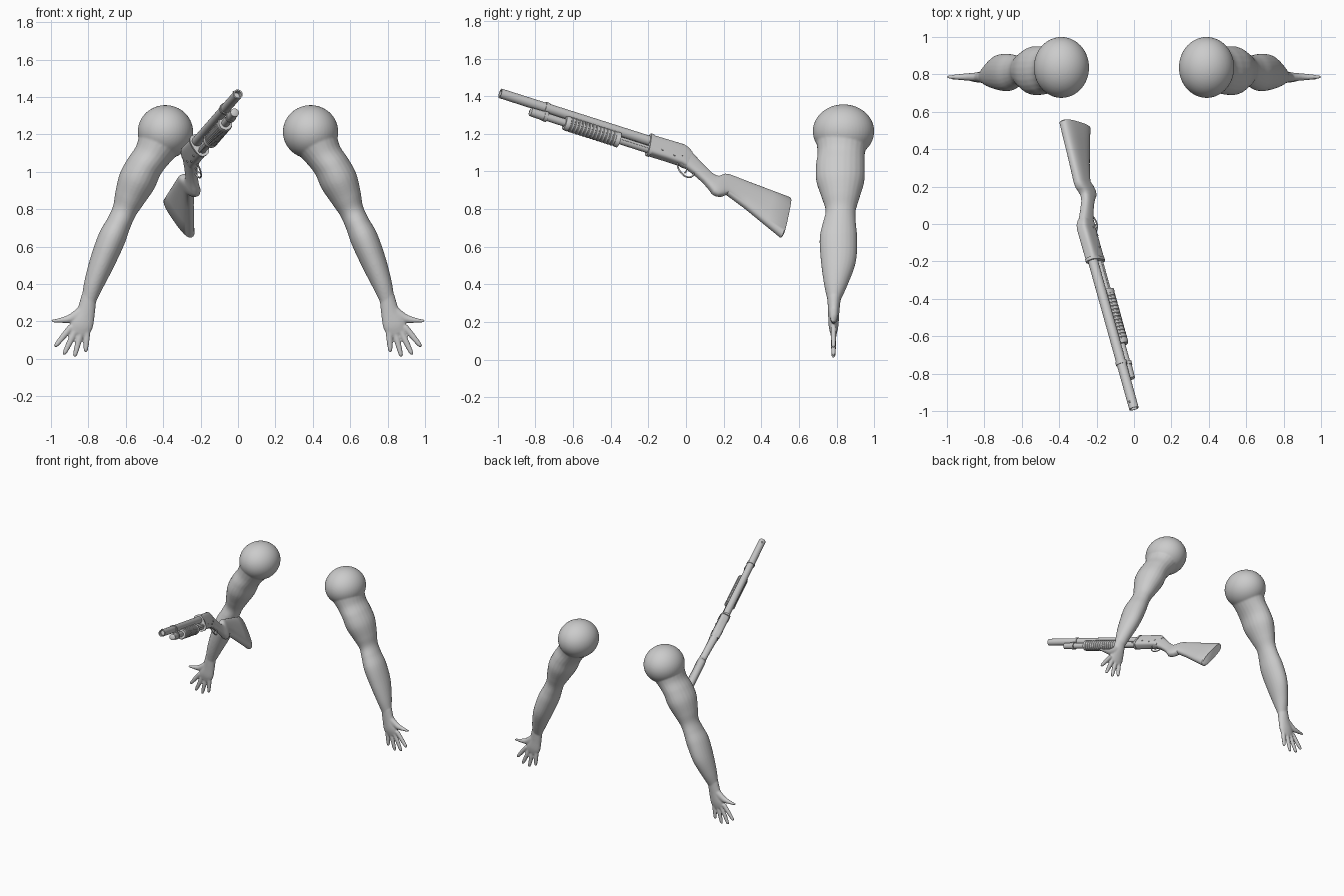
import bpy, bmesh, math
from mathutils import Vector, Matrix

if "Cube" in bpy.data.objects:
    bpy.data.objects.remove(bpy.data.objects["Cube"])

grey = bpy.data.materials.new("plain_grey")
grey.use_nodes = True
grey.diffuse_color = (0.6, 0.6, 0.6, 1)
grey.node_tree.nodes["Principled BSDF"].inputs["Base Color"].default_value = (0.6, 0.6, 0.6, 1)


def finish(name, bm, angle=40):
    bmesh.ops.recalc_face_normals(bm, faces=bm.faces)
    mesh = bpy.data.meshes.new(name)
    bm.to_mesh(mesh)
    bm.free()
    mesh.materials.append(grey)
    ob = bpy.data.objects.new(name, mesh)
    bpy.context.collection.objects.link(ob)
    bpy.ops.object.select_all(action='DESELECT')
    ob.select_set(True)
    bpy.context.view_layer.objects.active = ob
    bpy.ops.object.shade_smooth_by_angle(angle=math.radians(angle))
    return ob


def loft(bm, rings):
    loops = [[bm.verts.new(p) for p in ring] for ring in rings]
    n = len(loops[0])
    for a, b in zip(loops, loops[1:]):
        for i in range(n):
            bm.faces.new((a[i], a[(i + 1) % n], b[(i + 1) % n], b[i]))
    bm.faces.new(loops[0])
    bm.faces.new(loops[-1])


def oval(c, p, q, n=24, power=1.0):
    ring = []
    for i in range(n):
        a = 2 * math.pi * (i + 0.5) / n
        f = [math.copysign(abs(v) ** power, v) for v in (math.cos(a), math.sin(a))]
        ring.append(c + p * f[0] + q * f[1])
    return ring


def smooth_path(stations, steps=6):
    # Catmull-Rom interpolation of every value in the stations
    s = [stations[0]] + list(stations) + [stations[-1]]
    out = []
    for k in range(1, len(s) - 2):
        for j in range(steps):
            t = j / steps
            out.append([0.5 * (2 * b + (c - a) * t + (2 * a - 5 * b + 4 * c - d) * t * t
                               + (3 * b - a - 3 * c + d) * t ** 3)
                        for a, b, c, d in zip(*s[k - 1:k + 3])])
    return out + [list(stations[-1])]


# ---------- arms: stations are x, z, y, width, depth ----------
ARM = [(.41, 1.17, .83, .125, .14), (.452, 1.096, .825, .102, .126), (.50, 1.03, .82, .098, .13),
       (.54, .95, .82, .101, .128), (.58, .86, .822, .083, .10), (.608, .79, .822, .066, .08),
       (.637, .725, .815, .066, .088), (.675, .642, .81, .074, .1), (.725, .52, .81, .068, .093),
       (.77, .403, .797, .054, .064), (.797, .32, .787, .041, .036)]
PALM = [(.797, .33, .787, .041, .036), (.813, .25, .785, .049, .03),
        (.835, .18, .784, .06, .026), (.85, .135, .784, .05, .016)]
THUMB = [(.82, .27, .786, .03, .026), (.89, .218, .786, .024, .02),
         (.95, .205, .786, .014, .014), (.997, .201, .786, .008, .008)]
FINGERS = [((.805, .16), (.815, .035)), ((.838, .15), (.874, .01)),
           ((.868, .155), (.932, .02)), ((.892, .172), (.98, .063))]


def limb(bm, stations, side):
    a, b = stations[0], stations[-1]
    d = Vector((b[0] - a[0], 0, b[1] - a[1])).normalized()
    p = Vector((-d.z * side, 0, d.x))
    loft(bm, [oval(Vector((x * side, y, z)), p * w, Vector((0, h, 0)))
              for x, z, y, w, h in smooth_path(stations)])


for side, name in ((1, "left_arm"), (-1, "right_arm")):
    bm = bmesh.new()
    bmesh.ops.create_uvsphere(bm, u_segments=48, v_segments=32, radius=1,
                              matrix=Matrix.Translation((.388 * side, .837, 1.213))
                              @ Matrix.Diagonal((.148, .163, .143, 1)))
    for part in (ARM, PALM, THUMB):
        limb(bm, part, side)
    for (x0, z0), (x1, z1) in FINGERS:
        xm, zm = (x0 + x1) / 2, (z0 + z1) / 2
        limb(bm, [(x0, z0, .784, .017, .016), (xm, zm, .784, .016, .014),
                  (x1 * .9 + x0 * .1, z1 * .9 + z0 * .1, .784, .012, .011),
                  (x1, z1, .784, .006, .006)], side)
    ob = finish(name, bm, 180)
    # fuse the overlapping volumes into one skin
    m = ob.modifiers.new("fuse", 'REMESH')
    m.mode, m.voxel_size, m.use_smooth_shade = 'VOXEL', 0.006, True
    m = ob.modifiers.new("soften", 'SMOOTH')
    m.factor, m.iterations = 0.5, 5

# ---------- gun frame: back along barrel, down, sideways ----------
MUZZLE = Vector((0, -.987, 1.415))
BACK = Vector((-.256, .921, -.294)).normalized()
DOWN = Vector((.545, -.12, -.82))
DOWN = (DOWN - BACK * DOWN.dot(BACK)).normalized()
SIDE = BACK.cross(DOWN)


def at(l, d, s=0.0):
    return MUZZLE + BACK * l + DOWN * d + SIDE * s


def turned(name, drop, profile, n=24):
    bm = bmesh.new()
    loft(bm, [oval(at(l, drop), SIDE * r, DOWN * r, n) for l, r in profile])
    return finish(name, bm)


def body(name, stations, power):
    # each station: top point, bottom point, half thickness
    bm = bmesh.new()
    rings = []
    for l0, d0, l1, d1, t in stations:
        top, low = at(l0, d0), at(l1, d1)
        rings.append(oval((top + low) / 2, SIDE * t, (low - top) / 2, 32, power))
    loft(bm, rings)
    return finish(name, bm)


def wire(name, points, radius):
    curve = bpy.data.curves.new(name, 'CURVE')
    curve.dimensions = '3D'
    curve.bevel_depth, curve.bevel_resolution, curve.use_fill_caps = radius, 2, True
    sp = curve.splines.new('POLY')
    path = smooth_path(points)
    sp.points.add(len(path) - 1)
    for pt, (l, d) in zip(sp.points, path):
        pt.co = (*at(l, d), 1)
    curve.materials.append(grey)
    bpy.context.collection.objects.link(bpy.data.objects.new(name, curve))


# barrel with hollow muzzle, magazine tube and cap
turned("barrel", 0, [(.04, .019), (0, .019), (0, .026), (.9, .027)])
turned("magazine_tube", .054, [(.2, .021), (.9, .021)])
turned("magazine_cap", .054, [(.178, .018), (.182, .023), (.255, .025), (.26, .025)])
turned("front_sight", -.027, [(.03, .004), (.042, .004)], 10)

# clamp rings around barrel and magazine
turned("barrel_clamp", 0, [(.256, .031), (.276, .031)])
turned("magazine_clamp", .054, [(.256, .028), (.276, .028)])

# ribbed sliding grip
ribs = [(.378, .024), (.378, .036)]
for i in range(14):
    l = .392 + i * .02
    ribs += [(l, .04), (l + .011, .04), (l + .013, .0375), (l + .018, .0375)]
turned("sliding_grip", .055, ribs + [(.678, .041), (.69, .041), (.69, .024)])
for s in (-1, 1):
    bm = bmesh.new()
    loft(bm, [oval(at(l, .054, s * .023), SIDE * .003, DOWN * .008, 12) for l in (.66, .9)])
    finish("left_slide_bar" if s < 0 else "right_slide_bar", bm)

# receiver and its front collar
body("receiver", [(.86, -.031, .86, .084, .034), (.96, -.033, .96, .083, .034),
                  (1.05, -.035, 1.05, .084, .034), (1.075, -.026, 1.065, .088, .033),
                  (1.10, -.008, 1.08, .09, .03)], .5)
body("receiver_collar", [(.857, -.04, .857, .09, .038), (.874, -.04, .874, .09, .038)], .7)

# stock with pistol grip
body("stock", [(1.06, -.028, 1.045, .085, .029), (1.10, -.008, 1.08, .092, .029),
               (1.165, .04, 1.13, .112, .027), (1.225, .079, 1.185, .142, .026),
               (1.25, .087, 1.225, .172, .027), (1.268, .085, 1.25, .197, .03),
               (1.283, .073, 1.275, .205, .031), (1.30, .059, 1.305, .196, .031),
               (1.325, .054, 1.33, .174, .03), (1.45, .062, 1.44, .222, .031),
               (1.58, .07, 1.565, .284, .034), (1.678, .076, 1.662, .332, .036),
               (1.684, .084, 1.669, .324, .032)], .72)

# trigger, guard and receiver pins
wire("trigger_guard", [(1.03, .08), (1.045, .118), (1.08, .145), (1.112, .144),
                       (1.128, .125), (1.132, .105)], .0045)
wire("trigger", [(1.082, .085), (1.088, .108), (1.08, .127)], .004)
for k, (l, d) in enumerate(((.93, .05), (1.0, .06), (1.045, .045))):
    bm = bmesh.new()
    loft(bm, [oval(at(l, d, s), BACK * .006, DOWN * .006, 12) for s in (-.037, .037)])
    finish("receiver_pin_%d" % (k + 1), bm)
